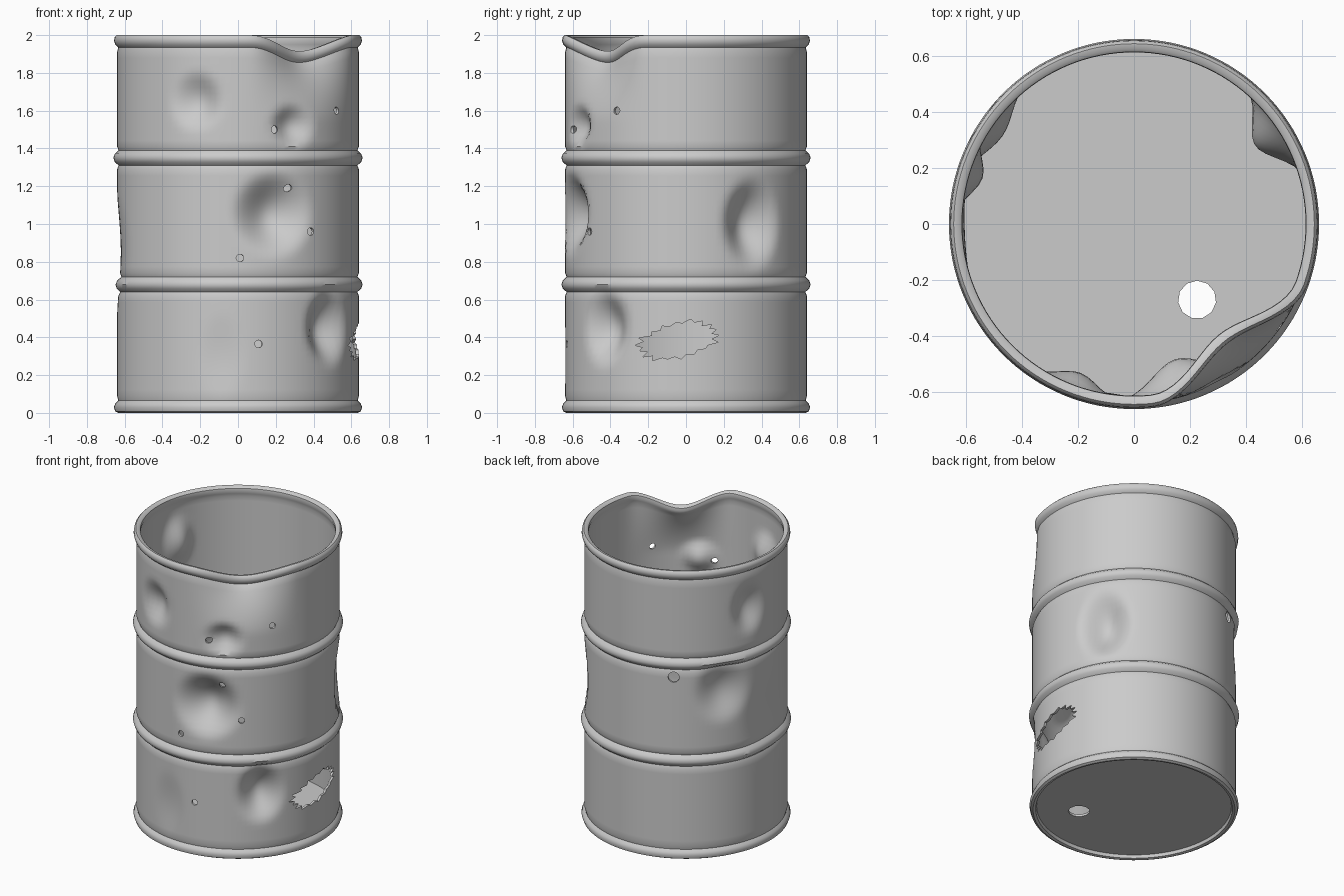
import bpy, bmesh, math, random
from mathutils import Matrix, Vector

if "Cube" in bpy.data.objects:
    bpy.data.objects.remove(bpy.data.objects["Cube"])

random.seed(4)
SEGMENTS = 128
BODY, INNER = 0.64, 0.628

steel = bpy.data.materials.new("worn grey steel")
steel.use_nodes = True
GREY = (0.6, 0.6, 0.6, 1)
steel.diffuse_color = GREY
steel.node_tree.nodes["Principled BSDF"].inputs["Base Color"].default_value = GREY

# Dents: angle in degrees, height, half width, half height, depth
DENTS = [
    (250, 1.65, 0.16, 0.17, 0.06),
    (297, 1.52, 0.14, 0.13, 0.06),
    (287, 1.05, 0.24, 0.24, 0.12),
    (318, 0.45, 0.17, 0.22, 0.10),
    (33, 1.00, 0.19, 0.26, 0.11),
    (163, 1.68, 0.14, 0.20, 0.06),
    (146, 1.15, 0.20, 0.24, 0.06),
    (182, 0.85, 0.30, 0.35, 0.02),
    (262, 0.30, 0.14, 0.25, 0.015),
]
RIM_DENT = 308


def bump(d):
    """Smooth falloff from 1 at the middle to 0 at the edge."""
    return (1 - d * d) ** 2 if d < 1 else 0


def angle_gap(a, degrees):
    d = a - math.radians(degrees)
    return math.atan2(math.sin(d), math.cos(d))


def make_object(name, bm):
    mesh = bpy.data.meshes.new(name)
    bmesh.ops.recalc_face_normals(bm, faces=bm.faces)
    bm.to_mesh(mesh)
    bm.free()
    mesh.materials.append(steel)
    obj = bpy.data.objects.new(name, mesh)
    bpy.context.collection.objects.link(obj)
    return obj


# Profile of the drum: floor underside, outer wall with two hoops, rolled rim, inner wall
def hoop(z):
    return [(BODY, z - 0.06), (BODY - 0.008, z - 0.04), (BODY + 0.012, z - 0.022),
            (BODY + 0.02, z), (BODY + 0.012, z + 0.022), (BODY - 0.008, z + 0.04), (BODY, z + 0.06)]


def straight(z0, z1, r, steps=16):
    return [(r, z0 + (z1 - z0) * i / steps) for i in range(1, steps)]


outer = [(0, 0.025), (0.612, 0.025), (0.618, 0.004), (0.635, 0), (0.65, 0.008),
         (0.657, 0.03), (0.65, 0.05), (BODY - 0.006, 0.065), (BODY, 0.09)]
outer += straight(0.09, 0.62, BODY) + hoop(0.68)
outer += straight(0.74, 1.29, BODY) + hoop(1.35)
outer += straight(1.41, 1.91, BODY)
outer += [(BODY, 1.91), (BODY - 0.006, 1.935), (0.65, 1.95), (0.656, 1.97), (0.653, 1.99),
          (0.643, 2.0), (0.625, 1.997), (0.614, 1.988), (0.612, 1.97), (0.618, 1.95), (INNER - 0.004, 1.93)]
inner = straight(1.93, 0.04, INNER - 0.004, 60) + [(INNER - 0.004, 0.04), (0, 0.04)]
profile = outer + inner


def dented(r, a, z):
    """Push a wall point inwards; the rim also folds down."""
    if r < 0.55:
        return r, z
    push = 0
    for angle, height, width, tall, depth in DENTS:
        across = angle_gap(a, angle) * BODY / width
        push = max(push, depth * bump(math.hypot(across, (z - height) / tall)))
    across = abs(angle_gap(a, RIM_DENT)) * BODY / 0.36
    fold = bump(across) * min(1, max(0, (z - 1.55) / 0.4)) ** 1.5
    return r - push - 0.115 * fold, z - 0.085 * fold


bm = bmesh.new()
rings = []
for i in range(SEGMENTS):
    a = 2 * math.pi * i / SEGMENTS
    ring = []
    for r, z in profile:
        rr, zz = dented(r, a, z)
        ring.append(bm.verts.new((rr * math.cos(a), rr * math.sin(a), zz)))
    rings.append(ring)
for i in range(SEGMENTS):
    here, after = rings[i], rings[(i + 1) % SEGMENTS]
    for j in range(len(profile) - 1):
        bm.faces.new((here[j], after[j], after[j + 1], here[j + 1]))
bmesh.ops.remove_doubles(bm, verts=bm.verts, dist=0.0001)
drum = make_object("drum", bm)

# All cutters share one mesh
bm = bmesh.new()


def add_hole(angle, z, radius):
    a = math.radians(angle)
    place = Matrix.Translation((0.63 * math.cos(a), 0.63 * math.sin(a), z))
    turn = Vector((math.cos(a), math.sin(a), 0)).to_track_quat('Z', 'Y').to_matrix().to_4x4()
    bmesh.ops.create_cone(bm, cap_ends=True, segments=12, radius1=radius, radius2=radius,
                          depth=0.34, matrix=place @ turn)


# Bullet holes across the front, given by x and height
for x, z in [(0.2, 1.5), (0.53, 1.6), (0.28, 1.19), (0.39, 0.96), (0.01, 0.82), (0.11, 0.365)]:
    add_hole(-math.degrees(math.acos(x / 0.648)), z, 0.02)
# Larger hole at the back
add_hole(118, 1.26, 0.036)

# Drain hole through the floor
bmesh.ops.create_cone(bm, cap_ends=True, segments=11, radius1=0.068, radius2=0.068, depth=0.1,
                      matrix=Matrix.Translation((0.225, -0.27, 0.03)))

# Jagged rusted-out tear in the left side
TEETH = 36
points = []
for i in range(TEETH):
    a = 2 * math.pi * i / TEETH
    k = random.uniform(0.95, 1.1) if i % 2 else random.uniform(0.78, 0.9)
    u, v = 0.215 * k * math.cos(a), 0.095 * k * math.sin(a)
    points.append(bm.verts.new((0.45, -0.04 + u - 0.15 * v, 0.385 + v + 0.2 * u)))
face = bm.faces.new(points)
push = bmesh.ops.extrude_face_region(bm, geom=[face], use_keep_orig=True)
bmesh.ops.translate(bm, vec=(0.4, 0, 0),
                    verts=[g for g in push["geom"] if isinstance(g, bmesh.types.BMVert)])
cutter = make_object("hole_cutter", bm)
cutter.hide_render = True
cutter.hide_viewport = False

cut = drum.modifiers.new("holes", 'BOOLEAN')
cut.operation = 'DIFFERENCE'
cut.solver = 'EXACT'
cut.object = cutter

# Apply the cut, drop the cutter and smooth the metal
bpy.ops.object.select_all(action='DESELECT')
drum.select_set(True)
bpy.context.view_layer.objects.active = drum
bpy.ops.object.modifier_apply(modifier=cut.name)
bpy.data.objects.remove(cutter)
bpy.ops.object.shade_smooth_by_angle(angle=math.radians(40))
